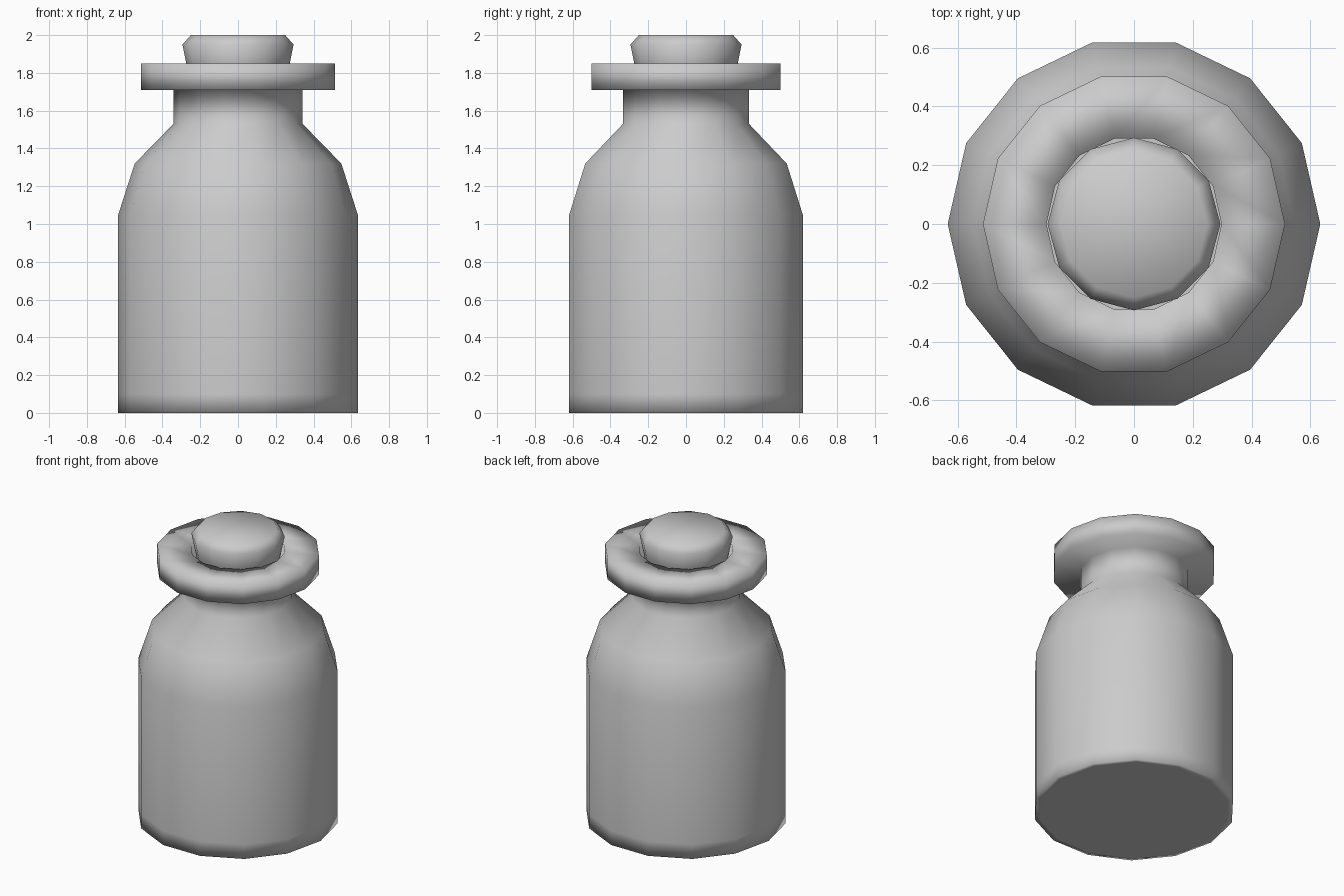
import bpy, bmesh
from math import cos, sin, pi

if "Cube" in bpy.data.objects:
    bpy.data.objects.remove(bpy.data.objects["Cube"])


def lathe(name, profile, sides, cap_end=False):
    """Spin an (radius, z) profile round the z axis; the first ring is capped."""
    bm = bmesh.new()
    rings = [[bm.verts.new((r * cos(2 * pi * i / sides), r * sin(2 * pi * i / sides), z))
              for i in range(sides)] for r, z in profile]
    for a, b in zip(rings, rings[1:]):
        for i in range(sides):
            j = (i + 1) % sides
            bm.faces.new((a[i], a[j], b[j], b[i]))
    bm.faces.new(rings[0][::-1])
    if cap_end:
        bm.faces.new(rings[-1])
    for f in bm.faces:
        f.smooth = True
    bm.normal_update()
    mesh = bpy.data.meshes.new(name)
    bm.to_mesh(mesh)
    bm.free()
    obj = bpy.data.objects.new(name, mesh)
    bpy.context.collection.objects.link(obj)
    return obj


# Bottle: base, body, shoulder, neck, lip and the inside of the mouth
lathe("bottle", [
    (0.60, 0.0), (0.634, 0.0), (0.634, 0.10), (0.634, 1.05),
    (0.547, 1.32), (0.342, 1.53), (0.342, 1.71),
    (0.514, 1.71), (0.514, 1.85), (0.298, 1.85), (0.298, 1.55)], 14)

# Tapered stopper pushed into the mouth
lathe("cork", [(0.22, 1.57), (0.274, 1.85), (0.294, 1.95), (0.25, 2.0)], 12, cap_end=True)
